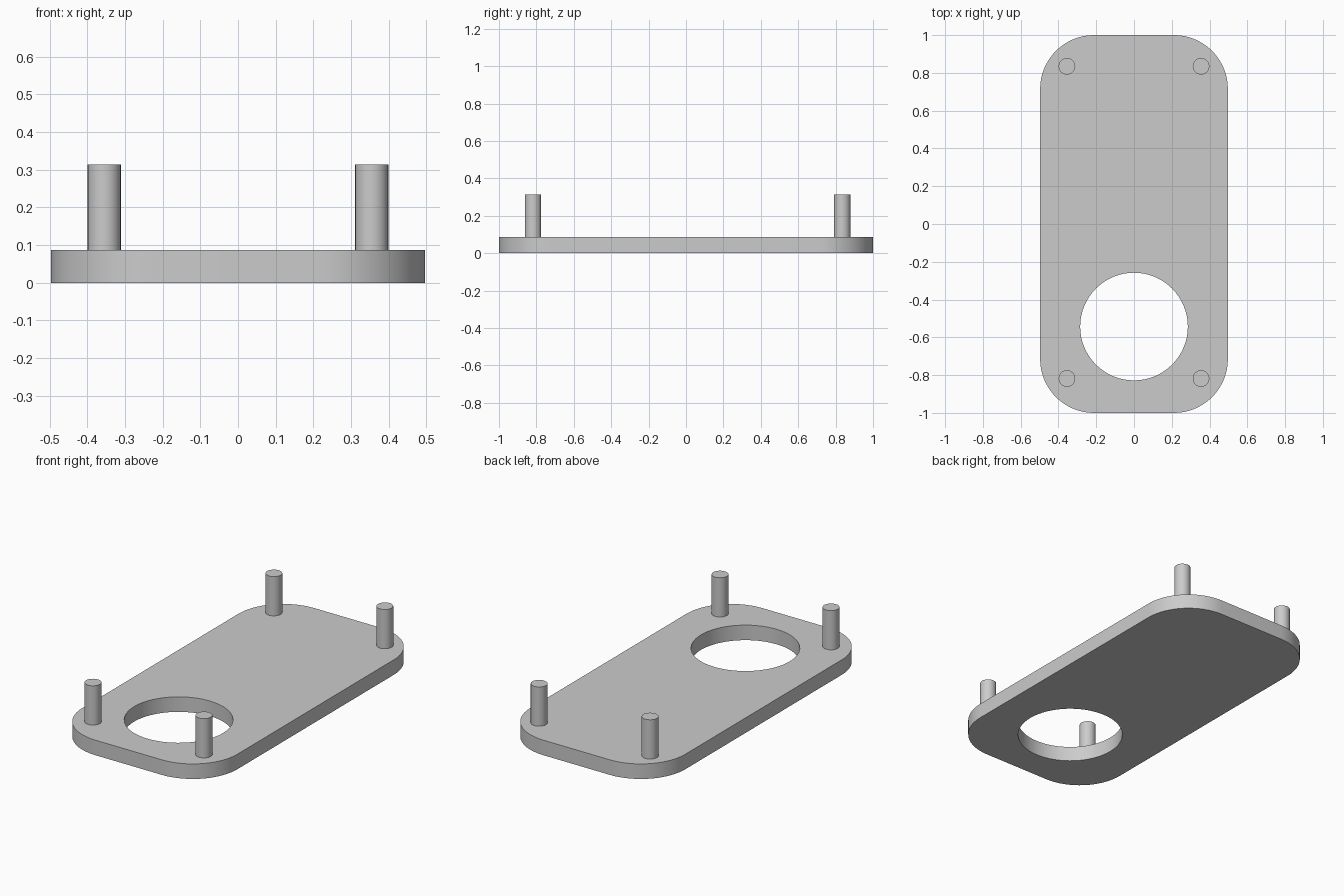
import bpy
import bmesh
from math import cos, sin, pi

cube = bpy.data.objects.get("Cube")
if cube:
    bpy.data.objects.remove(cube, do_unlink=True)

HALF_X, HALF_Y, THICK = 0.497, 1.0, 0.087
CORNER, HOLE_R, HOLE_Y = 0.285, 0.285, -0.543
PIN_R, PIN_TOP = 0.044, 0.314
STEPS = 16

grey = bpy.data.materials.new("plain grey")
grey.use_nodes = True
grey.diffuse_color = (0.6, 0.6, 0.6, 1)
grey.node_tree.nodes["Principled BSDF"].inputs["Base Color"].default_value = (0.6, 0.6, 0.6, 1)


def smooth(obj):
    bpy.ops.object.select_all(action="DESELECT")
    obj.select_set(True)
    bpy.context.view_layer.objects.active = obj
    bpy.ops.object.shade_smooth_by_angle(angle=pi / 6)


def cylinder(name, x, y, radius, bottom, top, sides):
    bpy.ops.mesh.primitive_cylinder_add(
        vertices=sides, radius=radius, depth=top - bottom,
        location=(x, y, (top + bottom) / 2))
    obj = bpy.context.object
    obj.name = name
    obj.data.materials.append(grey)
    return obj


# Rounded rectangular plate, extruded from its outline
bm = bmesh.new()
outline = []
for i, (sx, sy) in enumerate([(1, 1), (-1, 1), (-1, -1), (1, -1)]):
    for k in range(STEPS + 1):
        a = (i + k / STEPS) * pi / 2
        outline.append(bm.verts.new((sx * (HALF_X - CORNER) + CORNER * cos(a),
                                     sy * (HALF_Y - CORNER) + CORNER * sin(a), 0)))
base = bm.faces.new(outline)
walls = bmesh.ops.extrude_face_region(bm, geom=[base])
bmesh.ops.translate(bm, vec=(0, 0, THICK),
                    verts=[v for v in walls["geom"] if isinstance(v, bmesh.types.BMVert)])
bmesh.ops.recalc_face_normals(bm, faces=bm.faces)
mesh = bpy.data.meshes.new("plate")
bm.to_mesh(mesh)
bm.free()
plate = bpy.data.objects.new("plate", mesh)
bpy.context.collection.objects.link(plate)
mesh.materials.append(grey)

# Round opening near the front
cutter = cylinder("hole_cutter", 0, HOLE_Y, HOLE_R, -0.1, THICK + 0.1, 64)
cutter.hide_render = True
cut = plate.modifiers.new("opening", "BOOLEAN")
cut.operation = "DIFFERENCE"
cut.solver = "EXACT"
cut.object = cutter
bpy.context.view_layer.objects.active = plate
bpy.ops.object.modifier_apply(modifier=cut.name)
bpy.data.objects.remove(cutter, do_unlink=True)
smooth(plate)

# Four upright pins, one at each corner
for end, y in (("front", -0.818), ("back", 0.835)):
    for side, x in (("left", 0.355), ("right", -0.355)):
        smooth(cylinder(f"{end}_{side}_pin", x, y, PIN_R, THICK - 0.01, PIN_TOP, 32))
